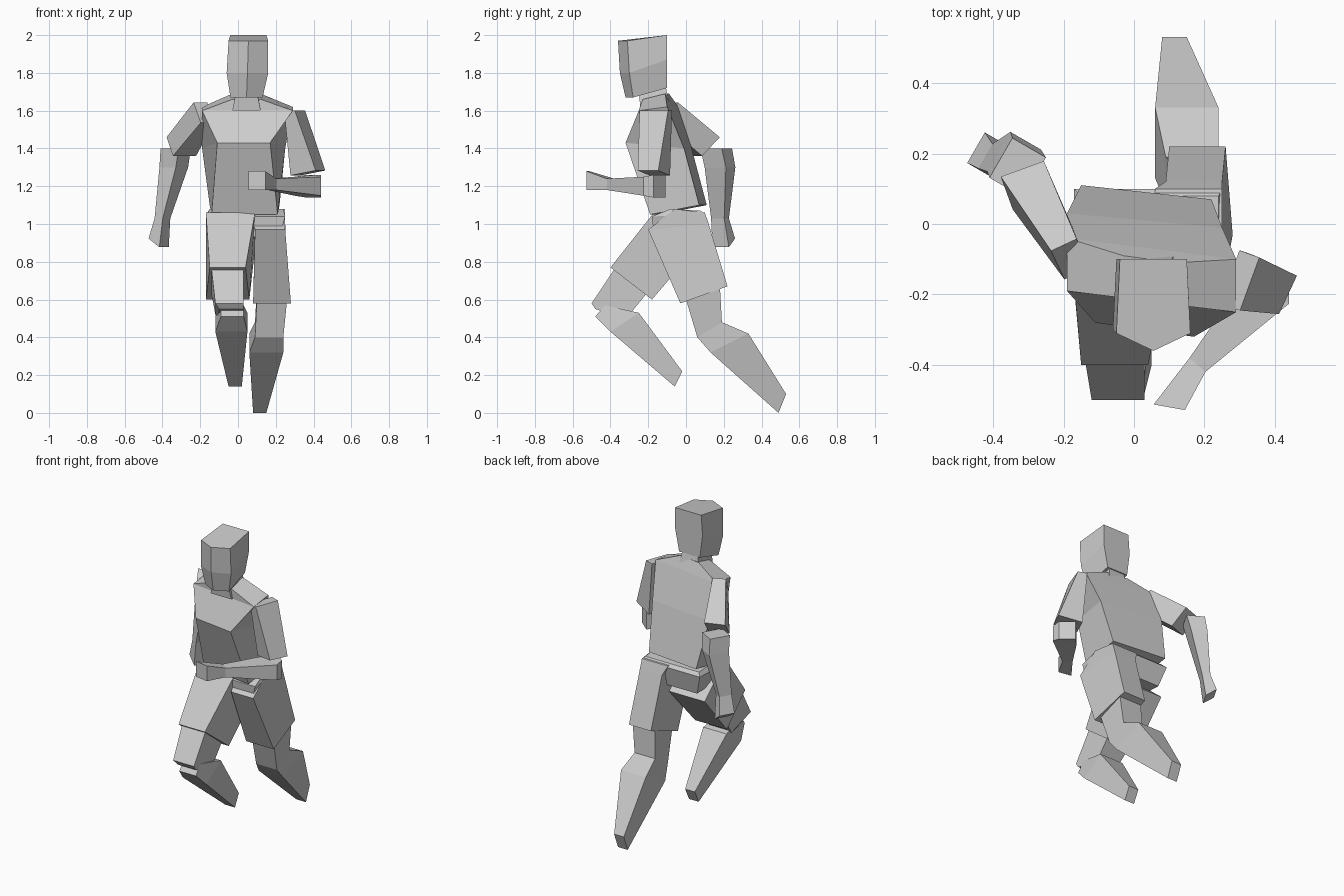
import bpy
import bmesh
from math import radians
from mathutils import Euler, Vector

default_cube = bpy.data.objects.get("Cube")
if default_cube:
    bpy.data.objects.remove(default_cube, do_unlink=True)

# One plain grey for the whole figure
grey = bpy.data.materials.new("light grey")
grey.use_nodes = True
colour = (0.6, 0.6, 0.6, 1)
grey.diffuse_color = colour
grey.node_tree.nodes["Principled BSDF"].inputs["Base Color"].default_value = colour


def loft(name, *rings):
    """Skin a closed, flat-shaded solid through rings of equal point count."""
    bm = bmesh.new()
    loops = [[bm.verts.new(point) for point in ring] for ring in rings]
    for lower, upper in zip(loops, loops[1:]):
        for i in range(len(lower)):
            bm.faces.new((lower[i - 1], lower[i], upper[i], upper[i - 1]))
    bm.faces.new(loops[0])
    bm.faces.new(loops[-1])
    bmesh.ops.recalc_face_normals(bm, faces=bm.faces)
    mesh = bpy.data.meshes.new(name)
    bm.to_mesh(mesh)
    bm.free()
    mesh.materials.append(grey)
    part = bpy.data.objects.new(name, mesh)
    bpy.context.collection.objects.link(part)


def slab(right, left, front, back, spread=0, twist=0, ridge=0):
    """Ring over an x range between a front and a back (y, z) point.

    spread widens the back, twist brings the left side forward and
    ridge pushes an extra middle point out of the front edge.
    """
    (front_y, front_z), (back_y, back_z) = front, back
    points = [Vector((right, front_y + twist, front_z)),
              Vector((left, front_y - twist, front_z)),
              Vector((left + spread, back_y - twist, back_z)),
              Vector((right - spread, back_y + twist, back_z))]
    if ridge:
        middle = (points[0] + points[1]) / 2
        points.insert(1, middle - Vector((0, ridge, 0)))
    return points


def section(centre, wide, deep, turn=0, pitch=0, roll=0):
    """Rectangular ring about a centre, rotated by angles in degrees."""
    rotation = Euler((radians(pitch), radians(roll), radians(turn))).to_matrix()
    corners = [(-wide, -deep, 0), (wide, -deep, 0), (wide, deep, 0), (-wide, deep, 0)]
    return [Vector(centre) + rotation @ Vector(corner) / 2 for corner in corners]


# Head: five-sided with a ridge down the face
loft("head",
     slab(right=-.04, left=.13, front=(-.28, 1.67), back=(-.1, 1.72), spread=-.01, ridge=.04),
     slab(right=-.06, left=.16, front=(-.3, 1.8), back=(-.1, 1.87), spread=-.01, ridge=.05),
     slab(right=-.05, left=.16, front=(-.31, 1.97), back=(-.1, 2), spread=-.01, ridge=.05))
loft("neck",
     slab(right=-.03, left=.12, front=(-.24, 1.6), back=(-.08, 1.6)),
     slab(right=-.01, left=.1, front=(-.25, 1.7), back=(-.11, 1.74)))

# Torso: deep chest, narrow waist, back leaning out behind
loft("torso",
     slab(right=-.14, left=.21, front=(-.17, 1.05), back=(.09, 1.1), spread=.01, twist=.02),
     slab(right=-.11, left=.17, front=(-.3, 1.43), back=(.01, 1.4), spread=.08, twist=.02),
     slab(right=-.19, left=.29, front=(-.22, 1.6), back=(-.07, 1.62), twist=.03),
     slab(right=-.03, left=.12, front=(-.22, 1.66), back=(-.1, 1.69), twist=.01))

# Left arm: hanging upper arm, forearm swung across the front
loft("left_upper_arm",
     section(centre=(.3, -.16, 1.6), wide=.06, deep=.16, turn=-20),
     section(centre=(.37, -.17, 1.27), wide=.15, deep=.12, turn=-25, roll=-10))
loft("left_forearm",
     section(centre=(.4, -.14, 1.2), wide=.1, deep=.12, turn=-40, pitch=90),
     section(centre=(.37, -.2, 1.2), wide=.15, deep=.1, turn=-20, pitch=90),
     section(centre=(.18, -.4, 1.21), wide=.06, deep=.06, turn=-40, pitch=90),
     section(centre=(.1, -.52, 1.23), wide=.09, deep=.1, turn=-10, pitch=90))

# Right arm: swung out behind, forearm hanging down
loft("right_upper_arm",
     section(centre=(-.18, -.1, 1.59), wide=.08, deep=.14, turn=25, pitch=50),
     section(centre=(-.3, .11, 1.41), wide=.13, deep=.14, turn=20, pitch=45))
loft("right_forearm",
     section(centre=(-.33, .16, 1.4), wide=.11, deep=.13, turn=-30),
     section(centre=(-.34, .18, 1.3), wide=.1, deep=.13, turn=-30),
     section(centre=(-.4, .18, 1.03), wide=.05, deep=.08, turn=-30),
     section(centre=(-.42, .2, .9), wide=.08, deep=.1, turn=-30, roll=35))

# Pelvis and the two wide legs of the shorts
loft("pelvis",
     slab(right=-.13, left=.22, front=(-.17, .93), back=(.07, .92)),
     slab(right=-.17, left=.25, front=(-.18, 1.04), back=(.1, 1.05)),
     slab(right=-.15, left=.24, front=(-.08, 1.08), back=(.08, 1.07)))
loft("right_shorts_leg",
     slab(right=-.17, left=.09, front=(-.17, 1.06), back=(.05, .87)),
     slab(right=-.15, left=.04, front=(-.4, .77), back=(-.18, .6), spread=.02))
loft("left_shorts_leg",
     slab(right=.06, left=.25, front=(-.06, 1.08), back=(.1, 1.06)),
     slab(right=.09, left=.25, front=(-.2, .97), back=(.12, 1)),
     slab(right=.08, left=.28, front=(-.03, .58), back=(.22, .67), spread=-.02))

# Right leg: knee raised in front, shin trailing back
loft("right_knee",
     slab(right=-.14, left=.03, front=(-.38, .76), back=(-.21, .63)),
     slab(right=-.12, left=.03, front=(-.5, .58), back=(-.3, .52)),
     slab(right=-.1, left=.03, front=(-.48, .55), back=(-.34, .5)))
loft("right_shin",
     slab(right=-.09, left=.03, front=(-.48, .51), back=(-.43, .57)),
     slab(right=-.12, left=.05, front=(-.4, .43), back=(-.25, .53)),
     slab(right=-.05, left=.02, front=(-.06, .14), back=(-.02, .22)))

# Left leg: pushing off behind
loft("left_knee",
     slab(right=.1, left=.26, front=(0, .6), back=(.18, .66)),
     slab(right=.09, left=.24, front=(.06, .4), back=(.19, .48)))
loft("left_shin",
     slab(right=.09, left=.24, front=(.06, .4), back=(.19, .48)),
     slab(right=.06, left=.24, front=(.13, .32), back=(.33, .42)),
     slab(right=.08, left=.15, front=(.49, 0), back=(.53, .1)))
